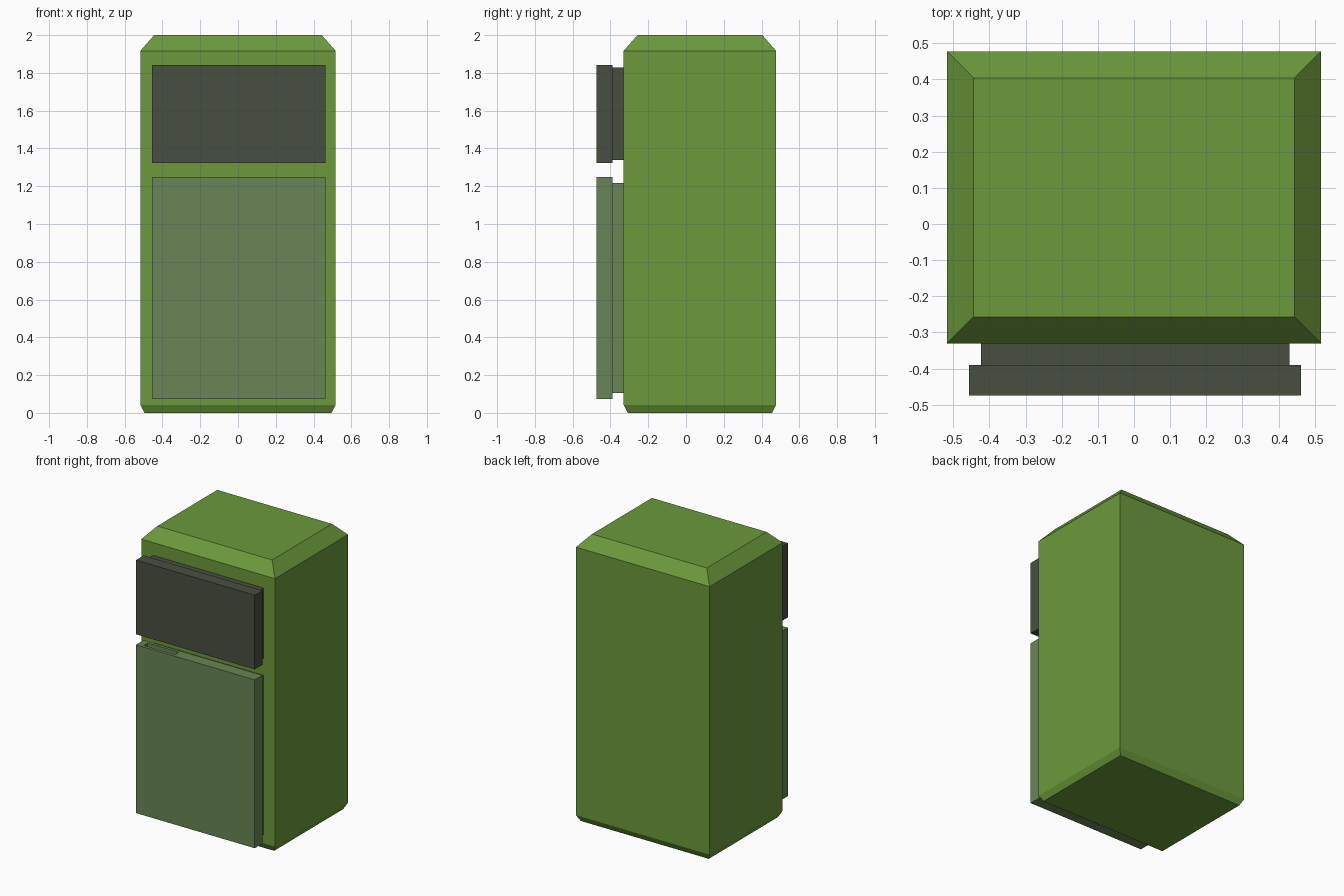
import bpy, bmesh

if "Cube" in bpy.data.objects:
    bpy.data.objects.remove(bpy.data.objects["Cube"])


def material(name, rgb):
    mat = bpy.data.materials.new(name)
    mat.diffuse_color = (*rgb, 1)
    mat.use_nodes = True
    mat.node_tree.nodes["Principled BSDF"].inputs["Base Color"].default_value = mat.diffuse_color
    return mat


def loft(name, rings, mat=None):
    """Stack of rectangles (x0, x1, y0, y1, z), skinned and capped."""
    bm = bmesh.new()
    loops = [[bm.verts.new((x, y, z)) for x, y in ((x0, y0), (x1, y0), (x1, y1), (x0, y1))]
             for x0, x1, y0, y1, z in rings]
    bm.faces.new(loops[0][::-1])
    bm.faces.new(loops[-1])
    for a, b in zip(loops, loops[1:]):
        for i in range(4):
            j = (i + 1) % 4
            bm.faces.new((a[i], a[j], b[j], b[i]))
    mesh = bpy.data.meshes.new(name)
    bm.to_mesh(mesh)
    bm.free()
    obj = bpy.data.objects.new(name, mesh)
    bpy.context.collection.objects.link(obj)
    if mat:
        mesh.materials.append(mat)
    return obj


def box(name, x, y, z, mat=None):
    return loft(name, [(*x, *y, z[0]), (*x, *y, z[1])], mat)


def door(name, z, seal_z, grip_z, mat):
    # Thick front panel, with a narrower seal block behind it
    panel = box(name + "_panel", (-0.456, 0.462), (-0.475, -0.39), z, mat)
    box(name + "_seal", (-0.423, 0.43), (-0.39, -0.33), seal_z, mat)
    # Finger grip pocket cut into the edge facing the other door
    cutter = box(name + "_grip_cutter", (-0.41, -0.17), (-0.453, -0.412),
                 (grip_z - 0.05, grip_z + 0.05))
    cutter.hide_render = True
    mod = panel.modifiers.new("grip", "BOOLEAN")
    mod.operation, mod.solver, mod.object = "DIFFERENCE", "EXACT", cutter
    bpy.context.view_layer.objects.active = panel
    bpy.ops.object.modifier_apply(modifier=mod.name)
    bpy.data.objects.remove(cutter)


green = material("body_green", (0.15, 0.32, 0.045))
sage = material("lower_door_sage", (0.14, 0.235, 0.095))
dark = material("upper_door_dark", (0.065, 0.078, 0.05))

# Cabinet: small chamfer at the foot, large chamfer at the top
W, F, B = 0.517, -0.33, 0.477
loft("cabinet", [(-W + i, W - i, F + i, B - i, z)
                 for i, z in ((0.022, 0), (0, 0.043), (0, 1.917), (0.073, 2))], green)

# Doors
door("freezer_door", (1.323, 1.842), (1.338, 1.828), 1.323, dark)
door("fridge_door", (0.073, 1.25), (0.104, 1.218), 1.25, sage)
